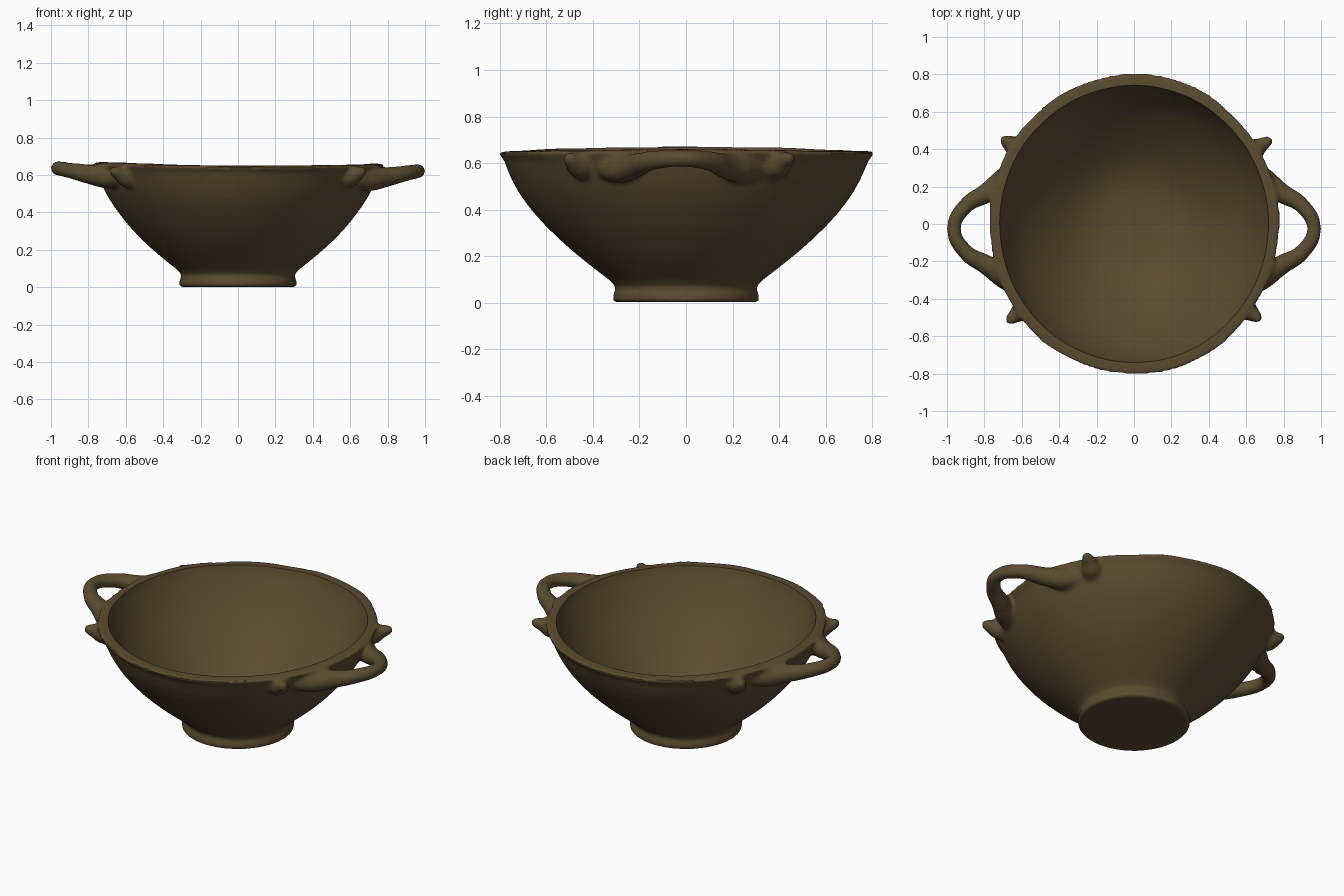
import bpy, bmesh, math
from mathutils import Vector

if "Cube" in bpy.data.objects:
    bpy.data.objects.remove(bpy.data.objects["Cube"])

clay = bpy.data.materials.new("brown clay")
clay.diffuse_color = (0.104, 0.072, 0.030, 1)
clay.use_nodes = True
clay.node_tree.nodes["Principled BSDF"].inputs["Base Color"].default_value = clay.diffuse_color


def link(name, mesh):
    obj = bpy.data.objects.new(name, mesh)
    bpy.context.collection.objects.link(obj)
    return obj


def activate(*objs):
    bpy.ops.object.select_all(action='DESELECT')
    for o in objs:
        o.select_set(True)
    bpy.context.view_layer.objects.active = objs[0]


def lathe(name, profile, seg=160):
    """Closed solid turned from (radius, height) points, slightly oval with an uneven lip."""
    bm = bmesh.new()
    rings = []
    for r, z in profile:
        up = min(1.0, max(0.0, (z - 0.1) / 0.3))
        rim = min(1.0, max(0.0, (z - 0.55) / 0.1))
        ring = []
        for k in range(seg):
            a = 2 * math.pi * k / seg
            wob = 0.003 * math.sin(5 * a + 1) + 0.002 * math.sin(13 * a)
            rr = r + wob * rim * (1 if r > 0.75 else 0.3)
            lift = rim * (0.014 * math.cos(a) ** 2 - 0.005 * math.cos(a) + 0.4 * wob)
            squash = 1 - 0.04 * up + 0.01 * rim
            ring.append(bm.verts.new((rr * math.cos(a) * squash, rr * math.sin(a), z + lift)))
        rings.append(ring)
    for lo, hi in zip(rings, rings[1:]):
        for k in range(seg):
            n = (k + 1) % seg
            bm.faces.new((lo[k], lo[n], hi[n], hi[k]))
    for ring, z in ((rings[0], profile[0][1]), (rings[-1], profile[-1][1])):
        c = bm.verts.new((0, 0, z))
        for k in range(seg):
            bm.faces.new((ring[k], ring[(k + 1) % seg], c))
    bmesh.ops.recalc_face_normals(bm, faces=bm.faces)
    mesh = bpy.data.meshes.new(name)
    bm.to_mesh(mesh)
    bm.free()
    return link(name, mesh)


def tube(name, points, radii):
    """Tapered round tube through the given points, as a mesh."""
    cu = bpy.data.curves.new(name + "_path", 'CURVE')
    cu.dimensions = '3D'
    cu.bevel_depth = 1.0
    cu.bevel_resolution = 6
    cu.resolution_u = 8
    cu.use_fill_caps = True
    sp = cu.splines.new('BEZIER')
    sp.bezier_points.add(len(points) - 1)
    for bp, p, r in zip(sp.bezier_points, points, radii):
        bp.co = p
        bp.radius = r
        bp.handle_left_type = bp.handle_right_type = 'AUTO'
    helper = link(name + "_path", cu)
    bpy.context.view_layer.update()
    dg = bpy.context.evaluated_depsgraph_get()
    mesh = bpy.data.meshes.new_from_object(helper.evaluated_get(dg))
    bpy.data.objects.remove(helper)
    # weld the end caps so the tube is a closed solid
    bm = bmesh.new()
    bm.from_mesh(mesh)
    bmesh.ops.remove_doubles(bm, verts=bm.verts, dist=0.0001)
    bmesh.ops.recalc_face_normals(bm, faces=bm.faces)
    bm.to_mesh(mesh)
    bm.free()
    return link(name, mesh)


# Foot, rounded wall and flat lip as one solid
bowl = lathe("bowl_with_handles", [
    (0.15, 0.002), (0.305, 0.002), (0.314, 0.012), (0.312, 0.035), (0.304, 0.052),
    (0.304, 0.07), (0.328, 0.096), (0.375, 0.132), (0.43, 0.175), (0.49, 0.224),
    (0.55, 0.278), (0.605, 0.332), (0.652, 0.384), (0.69, 0.432), (0.721, 0.478),
    (0.747, 0.525), (0.767, 0.57), (0.783, 0.61), (0.797, 0.63), (0.805, 0.641),
    (0.799, 0.648), (0.77, 0.650), (0.60, 0.650)])
parts = [bowl]

# Loop handles, flaring where they run into the wall
path = [(0.625, 0.31, 0.580), (0.705, 0.232, 0.574), (0.79, 0.165, 0.588), (0.897, 0.100, 0.609),
        (0.963, -0.025, 0.621), (0.897, -0.153, 0.609), (0.79, -0.218, 0.588),
        (0.705, -0.278, 0.574), (0.625, -0.345, 0.580)]
radii = [0.05, 0.062, 0.054, 0.043, 0.038, 0.043, 0.054, 0.062, 0.05]
for side, name, lift in ((1, "right_handle", 0.0), (-1, "left_handle", 0.015)):
    parts.append(tube(name, [(side * x, y, z + lift) for x, y, z in path], radii))

# Pointed lugs beside the handles, growing radially out of the lip
tips = {"back_right_lug": (0.735, 0.455), "front_right_lug": (0.678, -0.515),
        "back_left_lug": (-0.71, 0.46), "front_left_lug": (-0.68, -0.525)}
for name, (x, y) in tips.items():
    d = Vector((x, y, 0)).normalized()
    reach = Vector((x, y, 0)).length
    steps = [(0.70, 0.585, 0.066), (0.765, 0.595, 0.058), (0.805, 0.610, 0.040),
             (reach - 0.014, 0.622, 0.028), (reach + 0.003, 0.626, 0.014)]
    parts.append(tube(name, [d * r + Vector((0, 0, z)) for r, z, _ in steps], [s[2] for s in steps]))

# Fuse the parts into one clay body
activate(*parts)
bpy.ops.object.join()
remesh = bowl.modifiers.new("fuse", 'REMESH')
remesh.mode = 'VOXEL'
remesh.voxel_size = 0.010
bpy.ops.object.modifier_apply(modifier=remesh.name)

# Soften everything a little, and the joints of handles and lugs more
bm = bmesh.new()
bm.from_mesh(bowl.data)
joints = [v for v in bm.verts if v.co.z > 0.44 and abs(v.co.y) < 0.62 and v.co.xy.length > 0.6]
for group, count in ((list(bm.verts), 1), (joints, 8)):
    for _ in range(count):
        bmesh.ops.smooth_vert(bm, verts=group, factor=0.5, use_axis_x=True, use_axis_y=True, use_axis_z=True)
bm.to_mesh(bowl.data)
bm.free()

# Hollow out the inside, leaving a crisp inner lip
cavity = lathe("cavity", [
    (0.08, 0.094), (0.17, 0.103), (0.25, 0.122), (0.32, 0.156), (0.39, 0.207), (0.455, 0.260),
    (0.515, 0.315), (0.57, 0.370), (0.615, 0.422), (0.652, 0.470), (0.682, 0.520),
    (0.708, 0.570), (0.728, 0.610), (0.740, 0.645), (0.743, 0.66), (0.743, 0.80)])
cavity.hide_render = True
cut = bowl.modifiers.new("hollow", 'BOOLEAN')
cut.operation = 'DIFFERENCE'
cut.solver = 'EXACT'
cut.object = cavity
activate(bowl)
bpy.ops.object.modifier_apply(modifier=cut.name)
bpy.data.objects.remove(cavity)

bowl.data.materials.clear()
bowl.data.materials.append(clay)
activate(bowl)
bpy.ops.object.shade_smooth_by_angle(angle=math.radians(45))
